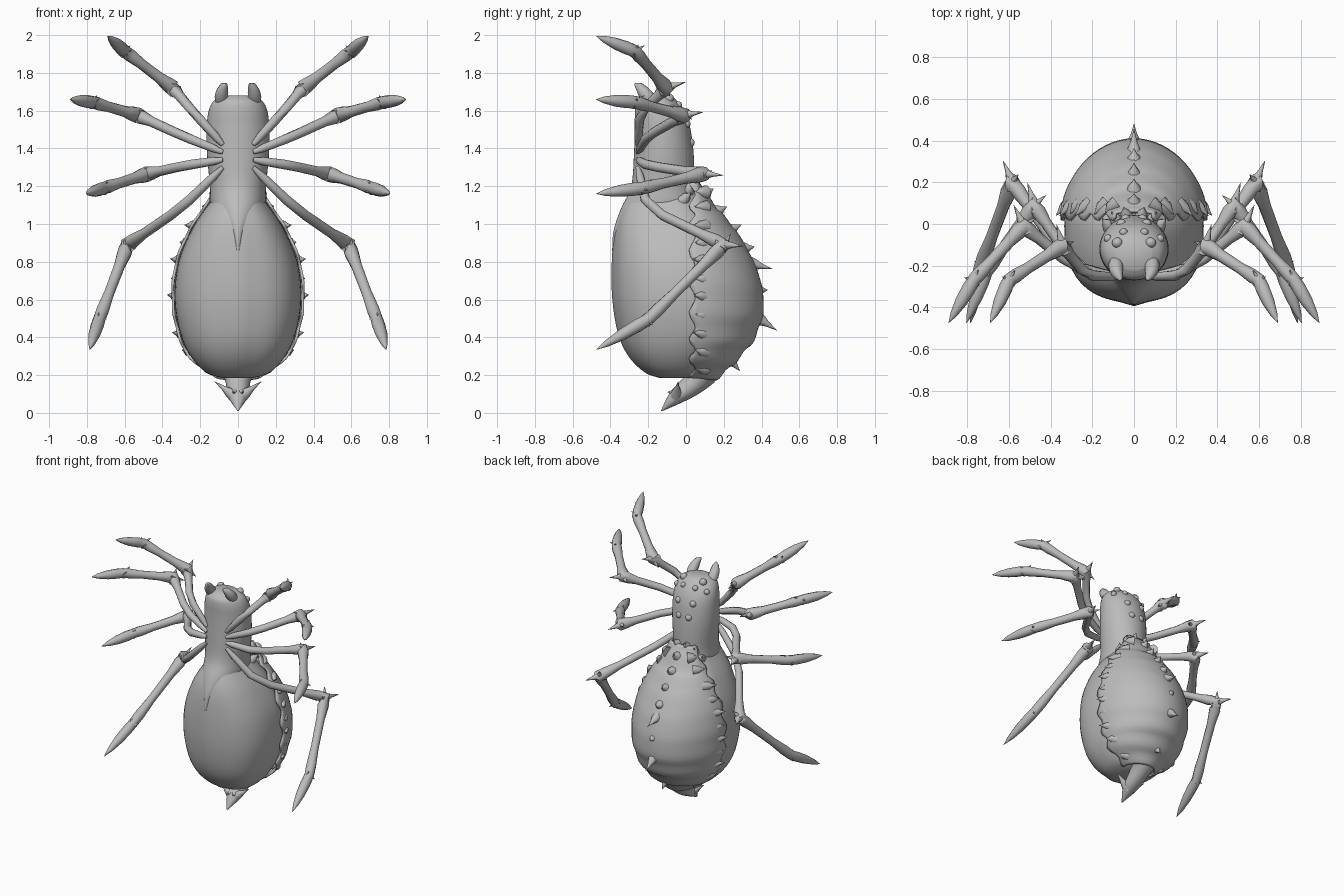
import bpy, bmesh, math
from mathutils import Vector as V

if "Cube" in bpy.data.objects:
    bpy.data.objects.remove(bpy.data.objects["Cube"])

grey = bpy.data.materials.new("plain grey")
grey.diffuse_color = (0.5, 0.5, 0.5, 1)
grey.use_nodes = True
grey.node_tree.nodes["Principled BSDF"].inputs["Base Color"].default_value = grey.diffuse_color


def finish(name, bm, mirror=False, angle=45):
    bmesh.ops.recalc_face_normals(bm, faces=bm.faces)
    me = bpy.data.meshes.new(name)
    bm.to_mesh(me)
    bm.free()
    me.materials.append(grey)
    ob = bpy.data.objects.new(name, me)
    bpy.context.collection.objects.link(ob)
    bpy.ops.object.select_all(action='DESELECT')
    ob.select_set(True)
    bpy.context.view_layer.objects.active = ob
    bpy.ops.object.shade_smooth_by_angle(angle=math.radians(angle))
    if mirror:
        ob.modifiers.new("mirror", 'MIRROR')
    return ob


def skin(bm, rings, closed=True, caps=True):
    rows = [[bm.verts.new(p) for p in r] for r in rings]
    n = len(rows[0])
    for a, b in zip(rows, rows[1:]):
        for i in range(n if closed else n - 1):
            j = (i + 1) % n
            bm.faces.new((a[i], a[j], b[j], b[i]))
    if caps:
        bm.faces.new(rows[0])
        bm.faces.new(rows[-1])


def tube(bm, pts, radii, n=10):
    pts = [V(p) for p in pts]
    rings = []
    for i, p in enumerate(pts):
        d = (pts[min(i + 1, len(pts) - 1)] - pts[max(i - 1, 0)]).normalized()
        u = d.cross(V((0.3, 0.2, 1)) if abs(d.z) < 0.9 else V((0, 1, 0))).normalized()
        w = d.cross(u)
        rings.append([p + radii[i] * (math.cos(t) * u + math.sin(t) * w)
                      for t in (2 * math.pi * k / n for k in range(n))])
    skin(bm, rings)


def spike(bm, p, d, length, r, bend=(0, 0, 0)):
    # curved thorn with a broad base sunk into its support
    p, d, bend = V(p), V(d).normalized(), V(bend)
    tube(bm, [p - d * r, p + d * length * 0.15, p + d * length * 0.5 + bend * 0.3, p + d * length + bend],
         [r * 1.1, r * 0.75, r * 0.36, 0.001], 8)


def smooth_table(table, steps):
    # Catmull-Rom interpolation through the rows of a profile table
    out = []
    for i in range(len(table) - 1):
        a, b = table[i], table[i + 1]
        p, q = table[max(i - 1, 0)], table[min(i + 2, len(table) - 1)]
        for k in range(steps):
            t = k / steps
            out.append([0.5 * (2 * B + (C - A) * t + (2 * A - 5 * B + 4 * C - D) * t * t
                        + (3 * B - A - 3 * C + D) * t ** 3) for A, B, C, D in zip(p, a, b, q)])
    return out + [list(table[-1])]


def body(name, table, keel=0.0, square=2.0, n=48):
    # rows: height, half width, front y, widest y, back y
    bm, rings = bmesh.new(), []
    for z, w, f, m, b in smooth_table(table, 4):
        ring = []
        for k in range(n):
            t = 2 * math.pi * k / n
            c, s = math.cos(t), math.sin(t)
            if s < 0:
                c, s = (math.copysign(abs(v) ** (2 / square), v) for v in (c, s))
            y = m + s * ((b - m) if s > 0 else (m - f))
            if s < 0:
                y += keel * w * (1 - math.exp(-(c / 0.15) ** 2)) * s * s
            ring.append((w * c, y, z))
        rings.append(ring)
    skin(bm, rings)
    return finish(name, bm)


# Soft abdomen, flattened in front, with a faint keel along the belly
body("abdomen", [(0.185, 0.08, -0.14, -0.05, 0.06), (0.215, 0.17, -0.22, -0.05, 0.13),
                 (0.30, 0.25, -0.305, -0.04, 0.2), (0.42, 0.305, -0.36, -0.02, 0.28),
                 (0.6, 0.335, -0.39, -0.01, 0.32), (0.8, 0.315, -0.393, -0.01, 0.27),
                 (0.98, 0.24, -0.375, -0.03, 0.18), (1.1, 0.16, -0.33, -0.06, 0.1),
                 (1.22, 0.07, -0.25, -0.1, 0.02)], keel=0.06, square=2.45)

# Head and thorax in one piece, tapering onto the belly
body("thorax", [(0.8, 0.012, -0.39, -0.35, -0.3), (0.95, 0.05, -0.386, -0.26, -0.1),
                (1.08, 0.14, -0.345, -0.13, 0.04), (1.2, 0.148, -0.29, -0.12, 0.045),
                (1.38, 0.165, -0.275, -0.12, 0.04), (1.52, 0.165, -0.27, -0.12, 0.02),
                (1.6, 0.155, -0.27, -0.13, -0.01), (1.65, 0.13, -0.26, -0.14, -0.045),
                (1.68, 0.085, -0.22, -0.14, -0.08)])

# Back shell with gentle plate ripples and a toothed rim
SHELL = smooth_table([(1.24, 0.09, 0.06), (1.1, 0.17, 0.15), (0.98, 0.25, 0.25), (0.8, 0.325, 0.355),
                      (0.6, 0.345, 0.405), (0.42, 0.315, 0.365), (0.29, 0.25, 0.265), (0.19, 0.11, 0.16)], 6)
ARC, RIM = 32, 0.05


def shell_at(z):
    return min(SHELL, key=lambda row: abs(row[0] - z))[1:]


bm, rings = bmesh.new(), []
for i, (z, w, b) in enumerate(SHELL):
    wave = 0.5 + 0.5 * math.sin(2 * math.pi * i / 5)
    grow = 0.995 + 0.012 * wave
    ring = []
    for k in range(ARC + 1):
        t = math.pi * k / ARC
        c, s = math.cos(t), math.sin(t)
        rim_y = RIM - 0.035 * wave * max(0, 1 - 4 * s)
        ring.append((w * grow * c, rim_y + (b * grow - rim_y) * s ** 1.18, z - 0.015 * s * wave))
    rings.append(ring)
skin(bm, rings, closed=False, caps=False)
mod = finish("back_shell", bm, angle=60).modifiers.new("thickness", 'SOLIDIFY')
mod.thickness = 0.014
mod.offset = 0

# Thorns along the middle of the shell
bm = bmesh.new()
for z, l, dz in [(1.16, 0.05, 0.7), (1.07, 0.05, 0.5), (0.97, 0.06, 0.5), (0.87, 0.05, 0.2),
                 (0.79, 0.115, -0.25), (0.65, 0.045, 0), (0.50, 0.115, -0.65), (0.28, 0.075, -1.2)]:
    spike(bm, (0, shell_at(z)[1] - 0.01, z), (0, 1, dz), l, 0.042)
finish("middle_spines", bm)

# Thorns along the shell rim
bm = bmesh.new()
for z, l in [(1.17, 0.03), (1.09, 0.04), (0.99, 0.055), (0.9, 0.035), (0.81, 0.055),
             (0.71, 0.03), (0.62, 0.05), (0.52, 0.03), (0.42, 0.055), (0.33, 0.035), (0.24, 0.04)]:
    spike(bm, (shell_at(z)[0] - 0.012, RIM + 0.03, z), (0.9, -0.6, 0.1), l, 0.036, (0, -0.012, 0))
finish("rim_spines", bm, mirror=True)

# Barbed tail: height, half width, centre y, half depth
TAIL = smooth_table([(0.27, 0.13, 0.13, 0.08), (0.19, 0.075, 0.08, 0.065), (0.13, 0.06, 0.015, 0.055),
                     (0.08, 0.05, -0.05, 0.04), (0.01, 0.003, -0.13, 0.003)], 3)
bm = bmesh.new()
skin(bm, [[(w * math.cos(k * math.pi / 6), y + h * math.sin(k * math.pi / 6),
            z - 0.5 * h * math.sin(k * math.pi / 6)) for k in range(12)] for z, w, y, h in TAIL])
finish("tail", bm)
bm = bmesh.new()
spike(bm, (0.035, -0.05, 0.1), (1, 0.1, 0.75), 0.11, 0.035)
spike(bm, (0.015, -0.06, 0.11), (0.2, -0.7, 0), 0.04, 0.025)
finish("tail_barbs", bm, mirror=True)

# Fangs, eyes and a few bumps on the back of the head
bm = bmesh.new()
tube(bm, [(0.085, -0.17, 1.63), (0.088, -0.2, 1.67), (0.084, -0.225, 1.70), (0.074, -0.25, 1.73),
          (0.062, -0.27, 1.742)], [0.03, 0.036, 0.033, 0.022, 0.006], 12)
finish("fangs", bm, mirror=True)
bm = bmesh.new()
for p, r in [((0.08, -0.09, 1.665), 0.026), ((0.125, -0.07, 1.61), 0.02), ((0.05, -0.04, 1.63), 0.02),
             ((0.06, 0.0, 1.53), 0.024), ((0.04, 0.022, 1.43), 0.024)]:
    g = bmesh.ops.create_uvsphere(bm, u_segments=12, v_segments=8, radius=r)
    bmesh.ops.translate(bm, vec=p, verts=g['verts'])
finish("eyes_and_bumps", bm, mirror=True)

# Collar of short spikes between thorax and abdomen
bm = bmesh.new()
for x, y, z in [(0.04, 0.05, 1.23), (0.09, 0.03, 1.20), (0.13, 0.0, 1.14)]:
    spike(bm, (x, y, z), (x * 4, 0.6, 0.6), 0.045, 0.032)
finish("collar_spikes", bm, mirror=True)

# Four pairs of legs: base, bend, knee, ankle, tip
LEGS = [("first", (0.08, -0.255, 1.42), (0.23, -0.245, 1.585), (0.345, -0.105, 1.72), (0.60, -0.27, 1.915), (0.69, -0.475, 1.995)),
        ("second", (0.08, -0.255, 1.38), (0.29, -0.205, 1.465), (0.53, -0.01, 1.575), (0.77, -0.27, 1.645), (0.89, -0.475, 1.66)),
        ("third", (0.08, -0.255, 1.34), (0.28, -0.205, 1.31), (0.48, 0.09, 1.265), (0.71, -0.23, 1.19), (0.805, -0.475, 1.16)),
        ("fourth", (0.08, -0.255, 1.30), (0.30, -0.205, 1.085), (0.585, 0.2, 0.89), (0.735, -0.20, 0.495), (0.785, -0.475, 0.335))]
for name, *pts in LEGS:
    b, m, k, a, t = [V(p) for p in pts]
    bm = bmesh.new()
    tube(bm, [b, b.lerp(m, .25), b.lerp(m, .8), m.lerp(k, .2), m.lerp(k, .7), m.lerp(k, .9), k,
              k.lerp(a, .1), k.lerp(a, .28), k.lerp(a, .65), k.lerp(a, .88), a, a.lerp(t, .2),
              a.lerp(t, .5), a.lerp(t, .8), t],
         [.012, .022, .026, .026, .027, .037, .042, .04, .03, .028, .035, .033, .035, .031, .018, .001])
    out = (k - m).normalized()
    back = (k - a).normalized()
    spike(bm, k, out + back * 0.5, 0.1, 0.036, (0.01, 0.01, -0.005))
    spike(bm, k, back - out * 0.25, 0.075, 0.03)
    spike(bm, a, back * 0.4 + V((0, 0.3, 0.5)), 0.065, 0.026)
    spike(bm, a, out * 0.7 - back * 0.3, 0.05, 0.026)
    finish(name + "_legs", bm, mirror=True)
